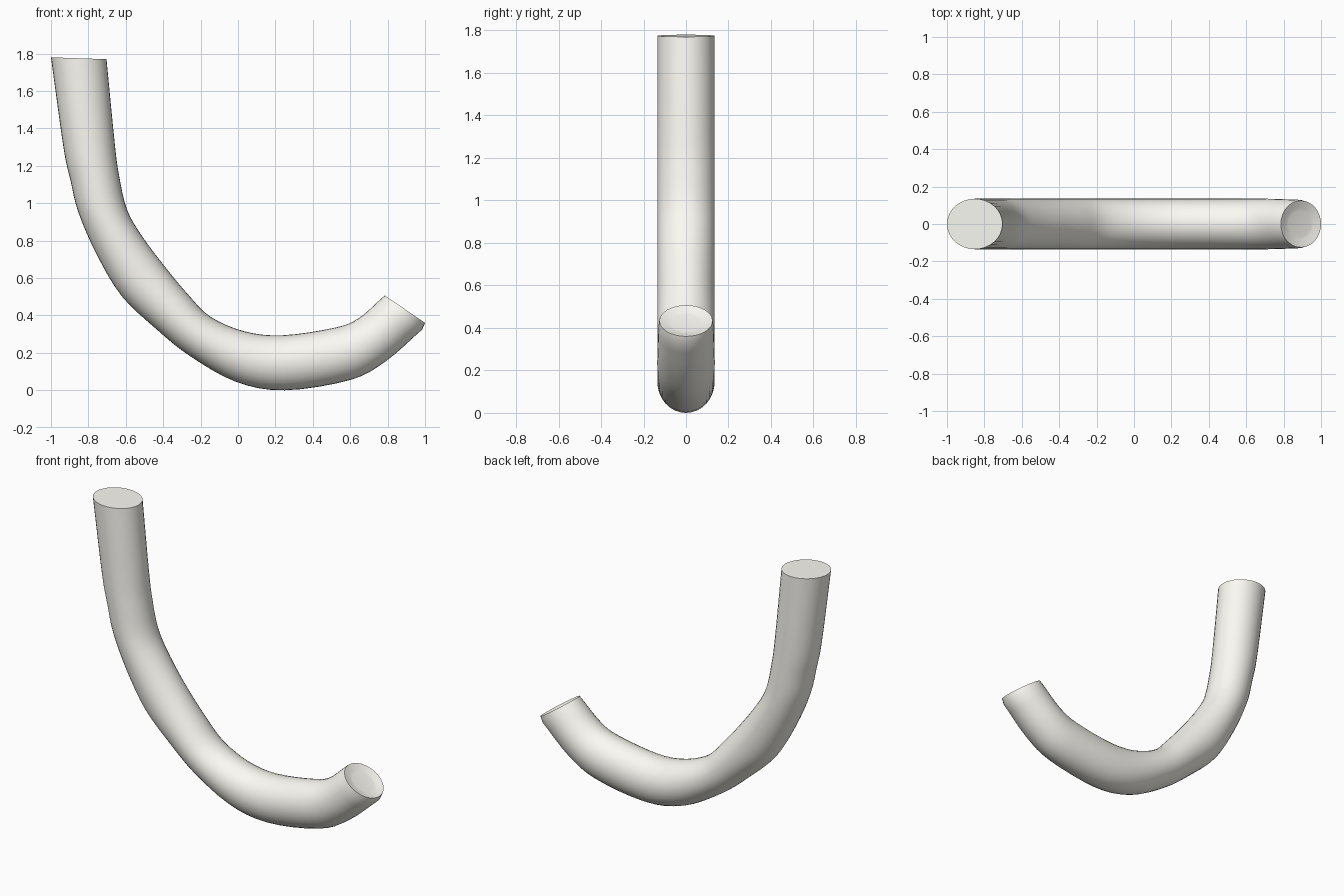
import bpy, bmesh
from math import cos, sin, pi
from mathutils import Vector

if "Cube" in bpy.data.objects:
    bpy.data.objects.remove(bpy.data.objects["Cube"])

SIDES, STEPS = 32, 4

# Cross-section stations: outer x, outer z, inner x, inner z, half width in y
stations = [
    (-1.00, 1.78, -0.703, 1.77, 0.135),
    (-0.933, 1.297, -0.66, 1.33, 0.135),
    (-0.895, 1.12, -0.637, 1.155, 0.135),
    (-0.853, 0.95, -0.593, 0.965, 0.135),
    (-0.755, 0.725, -0.51, 0.82, 0.135),
    (-0.623, 0.505, -0.39, 0.66, 0.135),
    (-0.44, 0.33, -0.265, 0.51, 0.135),
    (-0.26, 0.185, -0.147, 0.393, 0.135),
    (-0.01, 0.045, 0.035, 0.315, 0.135),
    (0.25, 0.0, 0.238, 0.294, 0.135),
    (0.60, 0.055, 0.52, 0.335, 0.135),
    (0.79, 0.155, 0.645, 0.385, 0.135),
    (0.985, 0.325, 0.765, 0.49, 0.13),
    (1.00, 0.36, 0.785, 0.507, 0.125),
]


def smooth_path(rows, last):
    """Catmull-Rom interpolation; the short lip at the end stays linear."""
    pts = [Vector(r) for r in rows]
    out = []
    for i in range(last):
        p1, p2 = pts[i], pts[i + 1]
        p0 = pts[i - 1] if i else p1 * 2 - p2
        p3 = pts[i + 2] if i + 2 <= last else p2 * 2 - p1
        for s in range(STEPS):
            t = s / STEPS
            out.append((p1 * 2 + (p2 - p0) * t + (p0 * 2 - p1 * 5 + p2 * 4 - p3) * t ** 2
                        + (p1 * 3 - p0 - p2 * 3 + p3) * t ** 3) * 0.5)
    return out + pts[last:]


bm = bmesh.new()


def ring(row, scale=1.0, shift=Vector((0, 0, 0))):
    a, b = Vector((row[0], 0, row[1])), Vector((row[2], 0, row[3]))
    mid, half = (a + b) / 2 + shift, (b - a) / 2 * scale
    return [bm.verts.new(mid + half * cos(2 * pi * k / SIDES)
                         + Vector((0, row[4] * scale * sin(2 * pi * k / SIDES), 0)))
            for k in range(SIDES)]


# Bent tube wall
rings = [ring(r) for r in smooth_path(stations, len(stations) - 2)]
# Shallow dish in the short end
axis = Vector((0.56, 0, 0.83))
for scale, depth in ((0.9, -0.003), (0.68, -0.012), (0.55, -0.014)):
    rings.append(ring(stations[-1], scale, axis * depth))
for r0, r1 in zip(rings, rings[1:]):
    for k in range(SIDES):
        n = (k + 1) % SIDES
        bm.faces.new((r0[k], r0[n], r1[n], r1[k]))

# Flat cap on the tall end, and the floor of the dish
bm.faces.new(rings[0])
bm.faces.new(rings[-1])
bmesh.ops.recalc_face_normals(bm, faces=bm.faces)

mesh = bpy.data.meshes.new("bent_tube")
bm.to_mesh(mesh)
bm.free()
tube = bpy.data.objects.new("bent_tube", mesh)
bpy.context.collection.objects.link(tube)

# Ivory colour
ivory = bpy.data.materials.new("ivory")
ivory.diffuse_color = (0.97, 0.96, 0.90, 1)
ivory.use_nodes = True
ivory.node_tree.nodes["Principled BSDF"].inputs["Base Color"].default_value = ivory.diffuse_color
mesh.materials.append(ivory)

bpy.context.view_layer.objects.active = tube
tube.select_set(True)
bpy.ops.object.shade_smooth_by_angle(angle=0.7)
